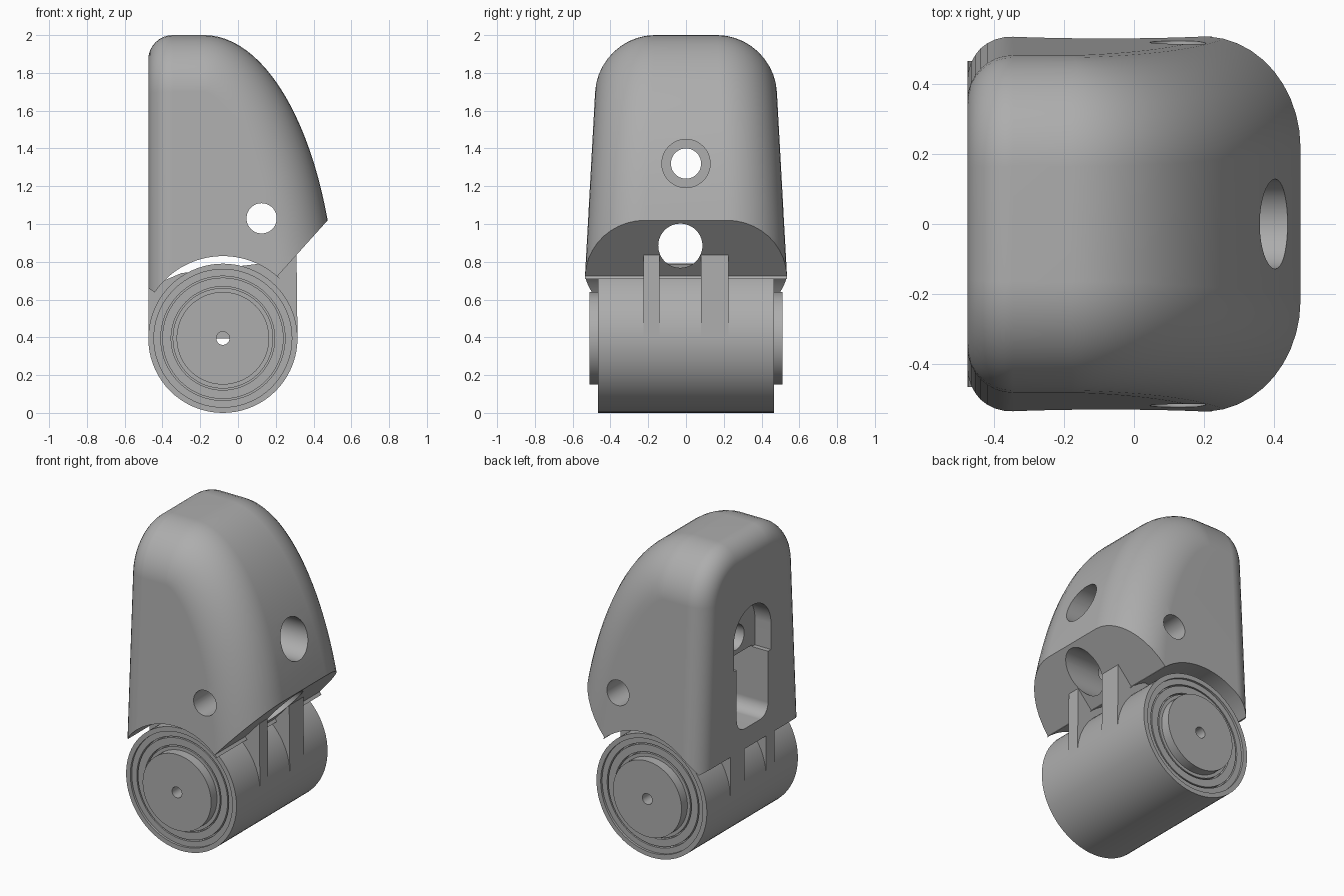
import bpy, bmesh
from math import sin, cos, pi, sqrt, radians
from mathutils import Vector, Matrix

cube = bpy.data.objects.get("Cube")
if cube:
    bpy.data.objects.remove(cube, do_unlink=True)

grey = bpy.data.materials.new("plain grey")
grey.use_nodes = True
COLOUR = (0.42, 0.42, 0.42, 1)
grey.diffuse_color = COLOUR
grey.node_tree.nodes["Principled BSDF"].inputs["Base Color"].default_value = COLOUR

PIVOT = Vector((-0.08, 0, 0.395))


def make(name, bm):
    bmesh.ops.recalc_face_normals(bm, faces=bm.faces)
    mesh = bpy.data.meshes.new(name)
    bm.to_mesh(mesh)
    bm.free()
    ob = bpy.data.objects.new(name, mesh)
    bpy.context.collection.objects.link(ob)
    mesh.materials.append(grey)
    return ob


def prism(name, outline, start, end, axis="Y"):
    """Extrude a closed outline, (x, z) along Y or (y, z) along X."""
    def place(a, b, t):
        return (a, t, b) if axis == "Y" else (t, a, b)
    bm = bmesh.new()
    rings = [[bm.verts.new(place(a, b, t)) for a, b in outline] for t in (start, end)]
    for ring in rings:
        bm.faces.new(ring)
    n = len(outline)
    for i in range(n):
        j = (i + 1) % n
        bm.faces.new((rings[0][i], rings[0][j], rings[1][j], rings[1][i]))
    return make(name, bm)


def arc(cx, cz, r, a0, a1, n):
    return [(cx + r * cos(radians(a0 + (a1 - a0) * i / n)),
             cz + r * sin(radians(a0 + (a1 - a0) * i / n))) for i in range(n + 1)]


def disc(cx, cz, r):
    return arc(cx, cz, r, 0, 360, 48)[:-1]


def cut(ob, cutter):
    mod = ob.modifiers.new("cut", "BOOLEAN")
    mod.operation, mod.solver, mod.object = "DIFFERENCE", "EXACT", cutter
    bpy.context.view_layer.objects.active = ob
    bpy.ops.object.modifier_apply(modifier=mod.name)
    bpy.data.objects.remove(cutter, do_unlink=True)


def smooth(ob):
    bpy.ops.object.select_all(action="DESELECT")
    ob.select_set(True)
    bpy.context.view_layer.objects.active = ob
    bpy.ops.object.shade_smooth_by_angle(angle=radians(28))
    ob.modifiers.new("even shading", "WEIGHTED_NORMAL").keep_sharp = True


def half_width(z):
    return 0.48 + 0.055 * (1.72 - z)


def body_shell():
    """Tapered block with a curved front; a wide fillet follows the curve and top."""
    a, b, cx, cz = 0.704, 1.55, -0.18, 0.45
    fillet, steps, low, back = 0.3, 10, 0.5, -0.475
    spine = []
    for i in range(29):
        t = radians(3 + 87 * i / 28)
        normal = Vector((cos(t) / a, 0, sin(t) / b)).normalized()
        spine.append((Vector((cx + a * cos(t), 0, cz + b * sin(t))), normal))
    spine.append((Vector((back, 0, 2)), Vector((0, 0, 1))))
    bm = bmesh.new()
    columns = []
    for p, normal in spine:
        column = []
        for side in (-1, 1):
            angles = [pi / 2 * k / steps for k in range(steps + 1)]
            for t in (angles[::-1] if side < 0 else angles):
                q = p - normal * fillet * (1 - cos(t))
                y = side * (half_width(q.z) - fillet * (1 - sin(t)))
                column.append(bm.verts.new((q.x, y, q.z)))
        columns.append(column)
    for c, d in zip(columns, columns[1:]):
        for k in range(len(c) - 1):
            bm.faces.new((c[k], c[k + 1], d[k + 1], d[k]))
    foot = [bm.verts.new((back, s * half_width(low), low)) for s in (-1, 1)]
    for k, end in enumerate((0, -1)):
        bm.faces.new([c[end] for c in columns] + [foot[k]])
    bm.faces.new(columns[0] + foot[::-1])
    rear = bm.faces.new(columns[-1] + foot[::-1])
    bmesh.ops.recalc_face_normals(bm, faces=bm.faces)
    # Round the rear outline, leaving its bottom edge sharp
    edges = [e for e in rear.edges if not all(v in foot for v in e.verts)]
    bmesh.ops.bevel(bm, geom=edges, offset=0.13, offset_type="OFFSET", segments=8,
                    profile=0.5, affect="EDGES", clamp_overlap=False)
    return make("body", bm)


body = body_shell()

# Chin slope and round clearance above the hinge barrel
underside = [(0.75, 1.326), (0.21, 0.725)]
underside += arc(PIVOT.x, PIVOT.z, 0.435, 46, 146, 32)
underside += [(-0.6, 0.74), (-0.6, 0.2), (0.75, 0.2)]
cut(body, prism("underside_cutter", underside, -1, 1))

# Keyhole recess in the rear: shallow round top, deep lower pocket
cut(body, prism("recess_cutter", arc(0, 1.37, 0.19, 0, 180, 24) + [(-0.19, 1.2), (0.19, 1.2)],
                -0.6, -0.36, "X"))
pocket = arc(-0.08, 0.87, 0.08, 180, 270, 8) + arc(0.08, 0.87, 0.08, 270, 360, 8)
cut(body, prism("pocket_cutter", pocket + [(0.16, 1.21), (-0.16, 1.21)], -0.6, -0.12, "X"))

# Bolt hole with counterbore, cable hole and cross pin hole
cut(body, prism("bolt_cutter", disc(0, 1.32, 0.08), -0.6, 0.6, "X"))
cut(body, prism("counterbore_cutter", disc(0, 1.32, 0.128), 0.1, 0.6, "X"))
cut(body, prism("cable_cutter", disc(-0.03, 0.885, 0.117), -0.3, 0.6, "X"))
cut(body, prism("pin_cutter", disc(0.125, 1.03, 0.08), -1, 1))
smooth(body)

# Hinge ribs joining body and barrel
rib = [(-0.475, 0.395), (0.315, 0.395), (0.31, 0.835), (0.2, 0.8), (-0.3, 0.74), (-0.475, 0.665)]
prism("hinge_rib_right", rib, -0.225, -0.14)
prism("hinge_rib_left", rib, 0.08, 0.225)


def barrel():
    """Turned barrel with stepped, grooved ends and a raised hub."""
    face, step, groove, hub = 0.465, 0.45, 0.42, 0.51
    end = [(0.035, hub), (0.245, hub), (0.245, step), (0.266, step), (0.266, groove),
           (0.274, groove), (0.274, step), (0.321, step), (0.321, groove), (0.329, groove),
           (0.329, step), (0.365, step), (0.365, face), (0.395, face)]
    profile = end + [(r, -y) for r, y in reversed(end)]
    bm = bmesh.new()
    verts = [bm.verts.new((r, y, 0)) for r, y in profile]
    edges = [bm.edges.new((v, verts[(i + 1) % len(verts)])) for i, v in enumerate(verts)]
    bmesh.ops.spin(bm, geom=verts + edges, cent=(0, 0, 0), axis=(0, 1, 0),
                   angle=2 * pi, steps=72, use_merge=True)
    bmesh.ops.remove_doubles(bm, verts=bm.verts, dist=0.0005)
    bmesh.ops.transform(bm, matrix=Matrix.Translation(PIVOT), verts=bm.verts)
    return make("hinge_barrel", bm)


smooth(barrel())
